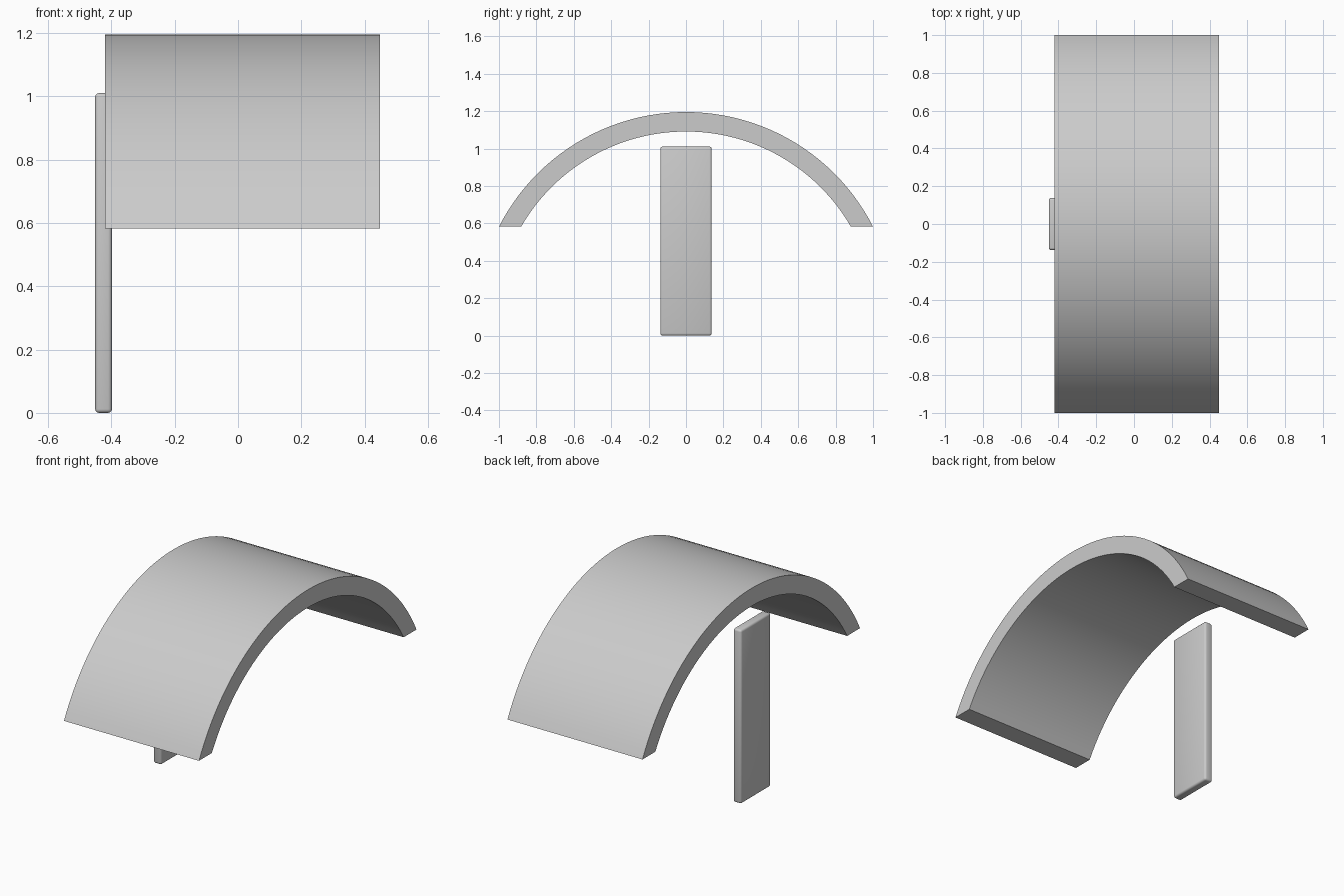
import bpy, bmesh, math

if "Cube" in bpy.data.objects:
    bpy.data.objects.remove(bpy.data.objects["Cube"])

BOTTOM, TOP, HALF_SPAN, THICK = 0.582, 1.195, 1.0, 0.104
X0, X1 = -0.42, 0.449
SEGS = 48

rise = TOP - BOTTOM
R = (HALF_SPAN ** 2 + rise ** 2) / (2 * rise)
CZ = TOP - R


def arc(radius):
    # Points of a circle arc clipped by the flat bottom plane
    a = math.acos((BOTTOM - CZ) / radius)
    return [(radius * math.sin(t), CZ + radius * math.cos(t))
            for t in (-a + 2 * a * i / SEGS for i in range(SEGS + 1))]


def finish(name, bm, angle):
    bmesh.ops.recalc_face_normals(bm, faces=bm.faces)
    mesh = bpy.data.meshes.new(name)
    bm.to_mesh(mesh)
    bm.free()
    ob = bpy.data.objects.new(name, mesh)
    bpy.context.collection.objects.link(ob)
    bpy.ops.object.select_all(action='DESELECT')
    ob.select_set(True)
    bpy.context.view_layer.objects.active = ob
    bpy.ops.object.shade_smooth_by_angle(angle=math.radians(angle))
    return ob


# Curved canopy: quad strip between the two arcs, extruded along x
bm = bmesh.new()
outer = [bm.verts.new((X0, y, z)) for y, z in arc(R)]
inner = [bm.verts.new((X0, y, z)) for y, z in arc(R - THICK)]
for i in range(SEGS):
    bm.faces.new((outer[i], outer[i + 1], inner[i + 1], inner[i]))
ext = bmesh.ops.extrude_face_region(bm, geom=bm.faces[:], use_keep_orig=True)
bmesh.ops.translate(bm, vec=(X1 - X0, 0, 0),
                    verts=[v for v in ext['geom'] if isinstance(v, bmesh.types.BMVert)])
finish("arched_canopy", bm, 30)

# Upright panel with rounded edges
bm = bmesh.new()
bmesh.ops.create_cube(bm, size=1)
bmesh.ops.scale(bm, vec=(0.053, 0.275, 1.01), verts=bm.verts)
bmesh.ops.translate(bm, vec=(-0.4245, 0, 0.505), verts=bm.verts)
bmesh.ops.bevel(bm, geom=bm.edges[:], offset=0.012, segments=3,
                profile=0.5, affect='EDGES')
finish("upright_panel", bm, 40)
